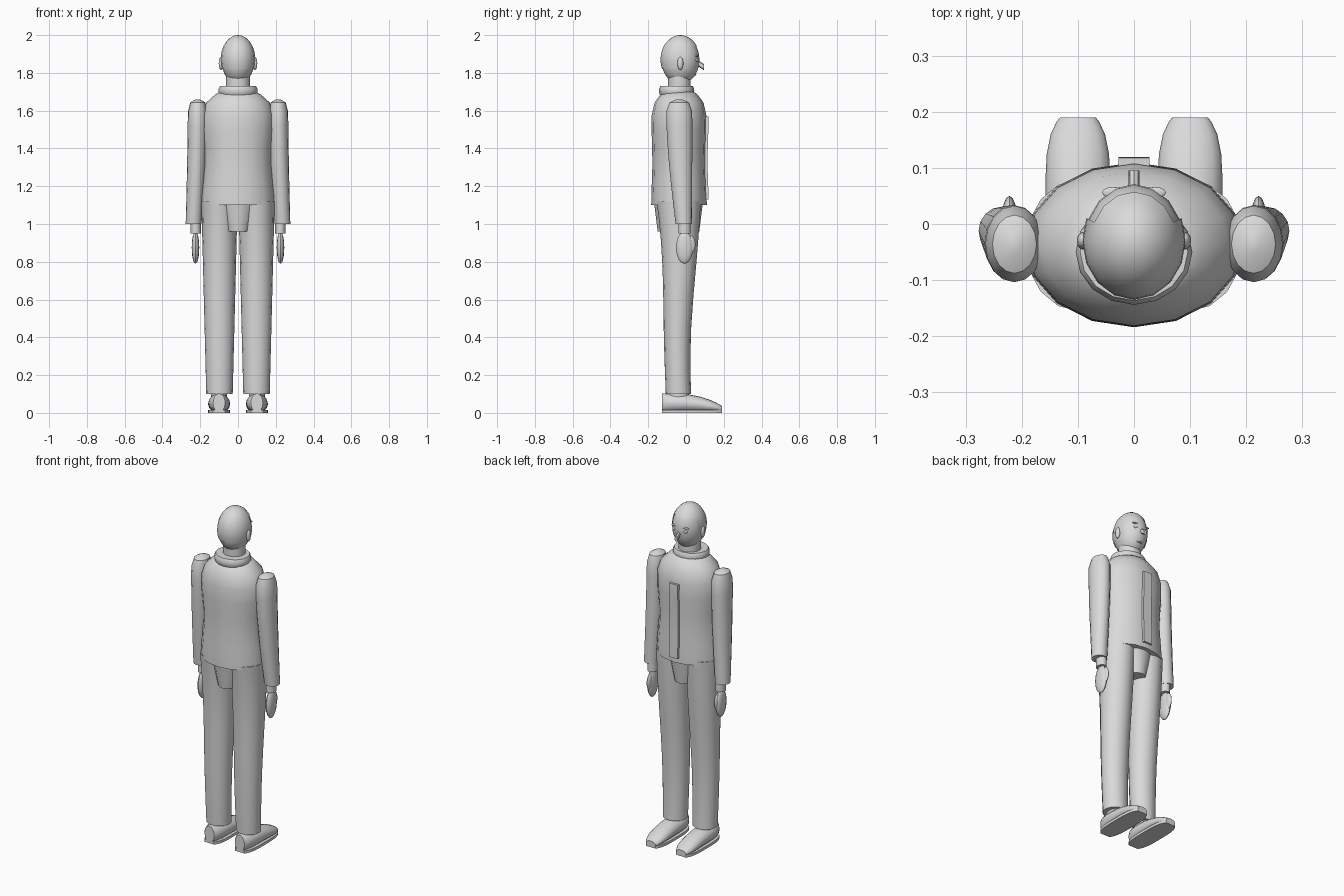
import bpy, bmesh
from math import sin, cos, pi, tau, sqrt, radians

cube = bpy.data.objects.get("Cube")
if cube:
    bpy.data.objects.remove(cube, do_unlink=True)

grey = bpy.data.materials.new("light grey")
grey.use_nodes = True
colour = (0.7, 0.7, 0.7, 1)
grey.diffuse_color = colour
grey.node_tree.nodes["Principled BSDF"].inputs["Base Color"].default_value = colour


def finish(name, bm):
    bmesh.ops.recalc_face_normals(bm, faces=bm.faces)
    mesh = bpy.data.meshes.new(name)
    bm.to_mesh(mesh)
    bm.free()
    mesh.materials.append(grey)
    part = bpy.data.objects.new(name, mesh)
    bpy.context.collection.objects.link(part)
    bpy.ops.object.select_all(action='DESELECT')
    part.select_set(True)
    bpy.context.view_layer.objects.active = part
    bpy.ops.object.shade_smooth_by_angle(angle=radians(40))


def mix(start, end, t):
    return start + (end - start) * t


def tube(name, start, end, section, sides=16, steps=10, along_y=False):
    """Skin ellipses; section(t) gives centre and radii, four sides make a box."""
    bm = bmesh.new()
    phase, grow = (pi / 4, sqrt(2)) if sides == 4 else (0, 1)
    previous = None
    for step in range(steps + 1):
        t = (1 - cos(pi * step / steps)) / 2
        along = mix(start, end, t)
        centre_a, centre_b, radius_a, radius_b = section(t)
        ring = []
        for i in range(sides):
            angle = phase + tau * i / sides
            a = centre_a + radius_a * grow * cos(angle)
            b = centre_b + radius_b * grow * sin(angle)
            ring.append(bm.verts.new((a, along, b) if along_y else (a, b, along)))
        if previous:
            for i in range(sides):
                j = (i + 1) % sides
                bm.faces.new((previous[i], previous[j], ring[j], ring[i]))
        else:
            bm.faces.new(ring)
        previous = ring
    bm.faces.new(previous)
    finish(name, bm)


def ball(name, centre, size, segments=12, keep=None):
    bm = bmesh.new()
    bmesh.ops.create_uvsphere(bm, u_segments=segments, v_segments=segments, radius=1)
    bmesh.ops.scale(bm, vec=size, verts=bm.verts)
    bmesh.ops.translate(bm, vec=centre, verts=bm.verts)
    if keep:
        unwanted = [f for f in bm.faces if not keep(f.calc_center_median())]
        bmesh.ops.delete(bm, geom=unwanted, context='FACES')
    finish(name, bm)


# Jacket with a slim waist and rounded shoulders
def jacket_section(t):
    shoulder = t ** 14
    width = (0.187 + 0.008 * cos(8 * t)) * (1 - shoulder / 2)
    depth = (0.144 + 0.003 * cos(8 * t)) * (1 - shoulder * 0.45)
    return 0, -0.037, width, depth


def placket_section(t):
    _, middle, _, depth = jacket_section(mix(0.05, 0.78, t))
    return 0, middle + depth - 0.01, 0.028, 0.02


def collar_section(t):
    bulge = 0.008 * sin(pi * t)
    return 0, -0.05, 0.096 + bulge, 0.086 + bulge


def seat_section(t):
    return 0, -0.04, mix(0.07, 0.12, t), mix(0.11, 0.13, t)


tube("jacket", 1.1, 1.7, jacket_section)
tube("placket", 1.13, 1.57, placket_section, sides=4)
tube("collar", 1.68, 1.73, collar_section, steps=6)
tube("trouser_seat", 0.96, 1.12, seat_section, steps=3)

# Head, with the hair as a thin cap open over the face
head_centre = (0, -0.03, 1.87)
tube("neck", 1.68, 1.8, lambda t: (0, -0.035, 0.063, 0.06), steps=1)
ball("head", head_centre, (0.088, 0.101, 0.13), segments=16)
ball("hair", head_centre, (0.092, 0.105, 0.13), segments=16,
     keep=lambda c: c.z > 1.95 or (c.y < 0.01 and c.z > 1.83))
tube("nose", 0.05, 0.095, lambda t: (0, mix(1.86, 1.83, t), 0.01, 0.016),
     sides=8, steps=2, along_y=True)
ball("mouth", (0, 0.045, 1.79), (0.02, 0.01, 0.004))

for side, name in ((1, "left"), (-1, "right")):

    def sleeve_section(t):
        rise = sin(t * pi / 2)
        dome = sqrt(1 - 0.95 * t ** 30)
        return (side * mix(0.235, 0.213, rise), mix(-0.012, -0.036, rise),
                mix(0.042, 0.053, rise) * dome, mix(0.043, 0.07, rise) * dome)

    def leg_section(t):
        return (side * 0.098, -0.04 - 0.006 * sin(6 * t),
                mix(0.07, 0.096, t), mix(0.067, 0.117, t * t))

    def shoe_width(t):
        return 0.058 * sqrt(1 - 0.7 * (2 * t - 1) ** 4)

    def shoe_section(t):
        half_height = mix(0.05, 0.017, t ** 3)
        return side / 10, half_height + 0.003, shoe_width(t), half_height

    def sole_section(t):
        return side / 10, 0.008, shoe_width(t), 0.008

    # Face details
    ball(name + "_ear", (side * 0.09, -0.03, 1.85), (0.012, 0.016, 0.034))
    ball(name + "_eye", (side * 0.035, 0.056, 1.868), (0.014, 0.01, 0.008))
    ball(name + "_eyebrow", (side * 0.037, 0.056, 1.89), (0.02, 0.01, 0.004))

    # Arm and hand
    tube(name + "_sleeve", 1, 1.66, sleeve_section)
    tube(name + "_cuff", 0.95, 1.01,
         lambda t: (side * 0.224, -0.008, 0.027, 0.032), steps=1)
    ball(name + "_hand", (side * 0.225, -0.008, 0.875), (0.02, 0.045, 0.085))
    ball(name + "_thumb", (side * 0.222, 0.02, 0.89), (0.012, 0.03, 0.05))

    # Trouser leg, ankle and shoe
    tube(name + "_trouser_leg", 0.1, 1.12, leg_section)
    tube(name + "_ankle", 0.06, 0.13,
         lambda t: (side / 10, -0.04, 0.042, 0.057), steps=1)
    tube(name + "_shoe", -0.127, 0.19, shoe_section, along_y=True)
    tube(name + "_sole", -0.127, 0.19, sole_section, sides=4, along_y=True)
